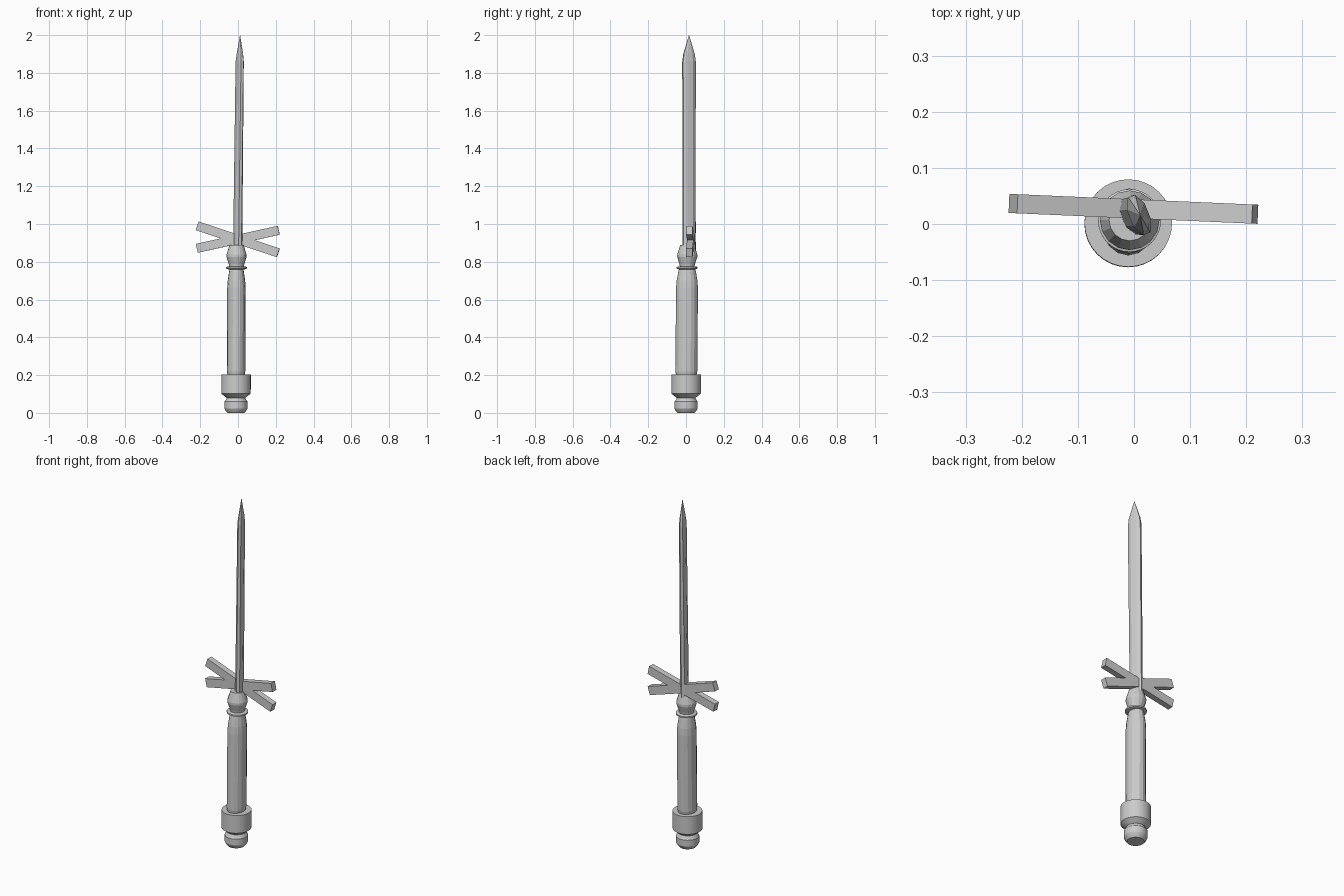
import bpy, bmesh
from math import cos, sin, pi, radians
from mathutils import Vector, Matrix

cube = bpy.data.objects.get("Cube")
if cube:
    bpy.data.objects.remove(cube)

steel = bpy.data.materials.new("grey_metal")
steel.use_nodes = True
GREY = (0.6, 0.6, 0.6, 1)
steel.diffuse_color = GREY
steel.node_tree.nodes["Principled BSDF"].inputs["Base Color"].default_value = GREY


def finish(name, bm, smooth=False):
    """Turn a bmesh into a named, coloured object."""
    bmesh.ops.recalc_face_normals(bm, faces=bm.faces)
    mesh = bpy.data.meshes.new(name)
    bm.to_mesh(mesh)
    bm.free()
    mesh.materials.append(steel)
    obj = bpy.data.objects.new(name, mesh)
    bpy.context.collection.objects.link(obj)
    if smooth:
        bpy.ops.object.select_all(action='DESELECT')
        obj.select_set(True)
        bpy.context.view_layer.objects.active = obj
        bpy.ops.object.shade_smooth_by_angle(angle=radians(25))
    return obj


def loft(name, loops, smooth=False):
    """Skin a stack of equal point loops and cap both ends."""
    bm = bmesh.new()
    rings = [[bm.verts.new(p) for p in loop] for loop in loops]
    n = len(rings[0])
    for low, high in zip(rings, rings[1:]):
        for i in range(n):
            j = (i + 1) % n
            bm.faces.new((low[i], low[j], high[j], high[i]))
    bm.faces.new(rings[0][::-1])
    bm.faces.new(rings[-1])
    return finish(name, bm, smooth)


def turned(name, profile, sides=32, flat_x=1.0, smooth=True):
    """Turn a (radius, height) profile about the slightly leaning handle axis."""
    def ring(r, z):
        return [(-0.011 + 0.004 * z + flat_x * r * cos(2 * pi * i / sides),
                 0.008 * z + r * sin(2 * pi * i / sides), z) for i in range(sides)]
    return loft(name, [ring(r, z) for r, z in profile], smooth)


# Handle, from the bottom up
turned("pommel", [(0.045, 0), (0.055, 0.012), (0.061, 0.024), (0.061, 0.06),
                  (0.052, 0.072), (0.046, 0.09)])
turned("collar", [(0.05, 0.08), (0.078, 0.102), (0.078, 0.204), (0.05, 0.204)])
turned("grip", [(0.052, 0.19), (0.058, 0.22), (0.058, 0.66), (0.055, 0.7),
                (0.047, 0.745), (0.042, 0.77)], sides=16, flat_x=0.84, smooth=False)
turned("grip_ring", [(0.044, 0.76), (0.056, 0.764), (0.056, 0.772), (0.044, 0.776)])
turned("guard_socket", [(0.038, 0.77), (0.041, 0.787), (0.053, 0.825),
                        (0.053, 0.838), (0.037, 0.89)], sides=16, smooth=False)

# Crossed guard: one X-shaped outline given thickness
arms = [(radians(a), reach) for a, reach in
        ((12.4, 0.222), (161.6, 0.226), (192.4, 0.222), (341.6, 0.226))]
half = 0.024
outline = []
for k, (angle, reach) in enumerate(arms):
    along = Vector((cos(angle), 0, sin(angle)))
    side = Vector((-sin(angle), 0, cos(angle)))
    outline += [along * reach - side * half, along * reach + side * half]
    following = arms[(k + 1) % 4][0] + (2 * pi if k == 3 else 0)
    middle, spread = (angle + following) / 2, (following - angle) / 2
    outline.append(Vector((cos(middle), 0, sin(middle))) * (half / sin(spread)))
guard = loft("cross_guard", [[p + Vector((0, y, 0)) for p in outline]
                             for y in (-0.017, 0.017)])
guard.data.transform(Matrix.Translation((-0.001, 0.027, 0.919))
                     @ Matrix.Rotation(radians(-2.5), 4, 'Z'))

# Blade: eight-sided section, turned about its length, ending in a point
section = [(0.007, -0.036), (0.017, -0.016), (0.017, 0.016), (0.007, 0.036)]
section += [(-x, -y) for x, y in section]
turn = Matrix.Rotation(radians(22), 3, 'Z')


def blade_loop(z, scale, thick, cx):
    return [turn @ Vector((x * scale * thick, y * scale, 0)) + Vector((cx, 0.016, z))
            for x, y in section]


loft("blade", [blade_loop(0.86, 0.94, 1.25, -0.002),
               blade_loop(1.86, 1, 1, 0.009),
               blade_loop(1.9, 0.85, 0.9, 0.01),
               blade_loop(2.0, 0.02, 1, 0.011)])
